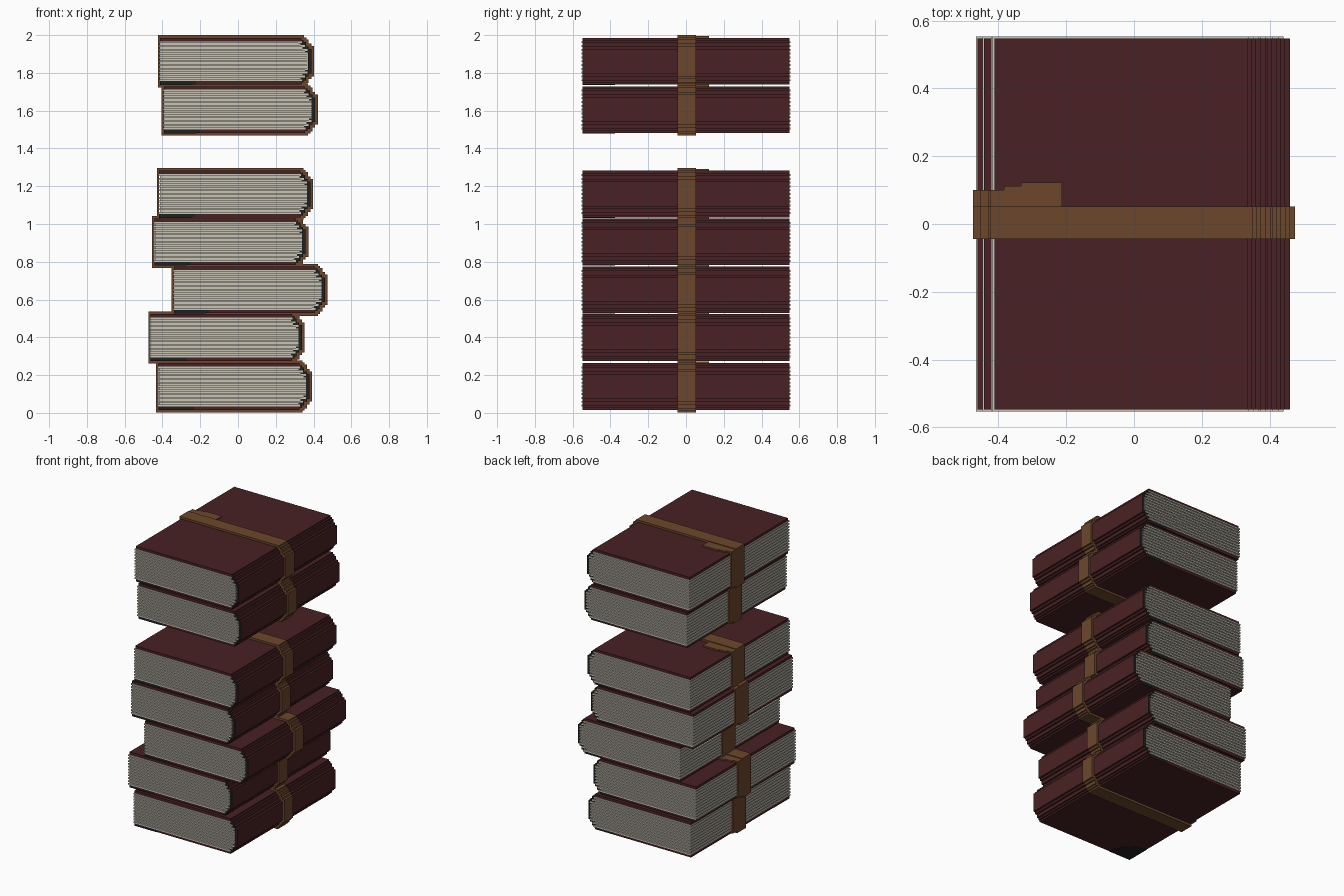
import bpy, bmesh, math

if "Cube" in bpy.data.objects:
    bpy.data.objects.remove(bpy.data.objects["Cube"])

H = 0.247                     # cover height of one book
# (sideways offset, cover bottom) for every book, bottom to top
BOOKS = [(-.022, .016), (-.062, .276), (.060, .528), (-.042, .782),
         (-.017, 1.035), (.008, 1.482), (-.012, 1.738)]


def material(name, col):
    m = bpy.data.materials.new(name)
    m.diffuse_color = (*col, 1)
    m.use_nodes = True
    m.node_tree.nodes["Principled BSDF"].inputs["Base Color"].default_value = m.diffuse_color
    return m


RED = material("dark_red_cover", (.066, .0155, .017))
PAPER = material("paper", (.585, .56, .465))
LEATHER = material("brown_strap", (.15, .064, .025))
BLACK = material("black_lining", (.0145, .0145, .0145))


def finish(name, bm, loc, *mats):
    bmesh.ops.recalc_face_normals(bm, faces=bm.faces)
    me = bpy.data.meshes.new(name)
    bm.to_mesh(me)
    bm.free()
    for m in mats:
        me.materials.append(m)
    ob = bpy.data.objects.new(name, me)
    ob.location = loc
    bpy.context.collection.objects.link(ob)
    return ob


def box(bm, x0, x1, y0, y1, z0, z1):
    vs = bmesh.ops.create_cube(bm, size=1)["verts"]
    for v in vs:
        v.co = (x1 if v.co.x > 0 else x0, y1 if v.co.y > 0 else y0,
                z1 if v.co.z > 0 else z0)


def profile(t=0.0):
    """Stepped book outline from lower fore-edge round the spine to the upper
    fore-edge, offset inwards by t."""
    half = [(-.40, 0), (-.21, 0), (.2, 0), (.348, 0), (.348, .011), (.36, .011),
            (.36, .022), (.372, .022), (.372, .044), (.386, .044),
            (.386, .058), (.40, .058)]
    low = [(x - t if x > .3 else x, z + t) for x, z in half]
    return low + [(x, H - z) for x, z in reversed(low)]


def shell(bm, outer, inner, y0, y1, closed=False):
    """Wall between two matching outlines, running from y0 to y1."""
    rows = [[bm.verts.new((x, y, z)) for x, z in pts]
            for pts, y in ((outer, y0), (inner, y0), (inner, y1), (outer, y1))]
    n = len(outer)
    for i in range(n if closed else n - 1):
        j = (i + 1) % n
        for k in range(4):
            a, b = rows[k], rows[(k + 1) % 4]
            bm.faces.new((a[i], a[j], b[j], b[i]))
    if not closed:
        bm.faces.new([r[0] for r in rows])
        bm.faces.new([r[-1] for r in rows])


def make_cover(loc):
    bm = bmesh.new()
    shell(bm, profile(), profile(.018), -.547, .547)
    for f in bm.faces:
        c = f.calc_center_median()
        low = c.z < .03
        # black spine ends and black worn corners of the lower board
        if abs(c.y) > .546 and (c.x > .345 or (low and c.y < 0 and c.x < -.21)
                                or (low and c.y > 0 and c.x > .2)):
            f.material_index = 1
    finish("book_cover", bm, loc, RED, BLACK)


def make_pages(loc):
    bm = bmesh.new()
    n, z0, z1 = 21, .018, H - .018
    d = (z1 - z0) / n
    for i in range(n):
        inset = .008 * (i % 2)
        edge = min(i, n - 1 - i)
        right = .35 if edge < 2 else .366 if edge < 4 else .381
        box(bm, -.405 + inset, right, -.554 + inset, .554 - inset,
            z0 + i * d, z0 + (i + 1) * d)
    finish("page_block", bm, loc, PAPER)


def make_strap(loc):
    bm = bmesh.new()
    t = .0145
    outer = [(x - .0125 if x < -.3 else x, z) for x, z in profile(-t)]
    shell(bm, outer, profile(), -.045, .052, closed=True)
    # strap tail: wider on the fore-edge, stepping out on the upper board
    box(bm, -.4125, -.40, .052, .10, 0, H + .010)
    box(bm, -.4125, -.372, .052, .10, H, H + .010)
    box(bm, -.372, -.322, .052, .112, H, H + .010)
    box(bm, -.322, -.20, .052, .122, H, H + .010)
    finish("strap", bm, loc, LEATHER)


def make_corner_patch(loc):
    # quarter round black patch under the front fore-edge corner
    bm = bmesh.new()
    pts = [(-.40, -.547)]
    for i in range(9):
        a = i * math.pi / 16
        pts.append((-.40 + .17 * math.cos(a), -.547 + .17 * math.sin(a)))
    f = bm.faces.new([bm.verts.new((x, y, -.002)) for x, y in pts])
    ext = bmesh.ops.extrude_face_region(bm, geom=[f])["geom"]
    for v in ext:
        if isinstance(v, bmesh.types.BMVert):
            v.co.z = .001
    finish("corner_patch", bm, loc, BLACK)


for x, z in BOOKS:
    for part in (make_cover, make_pages, make_strap, make_corner_patch):
        part((x, 0, z))
